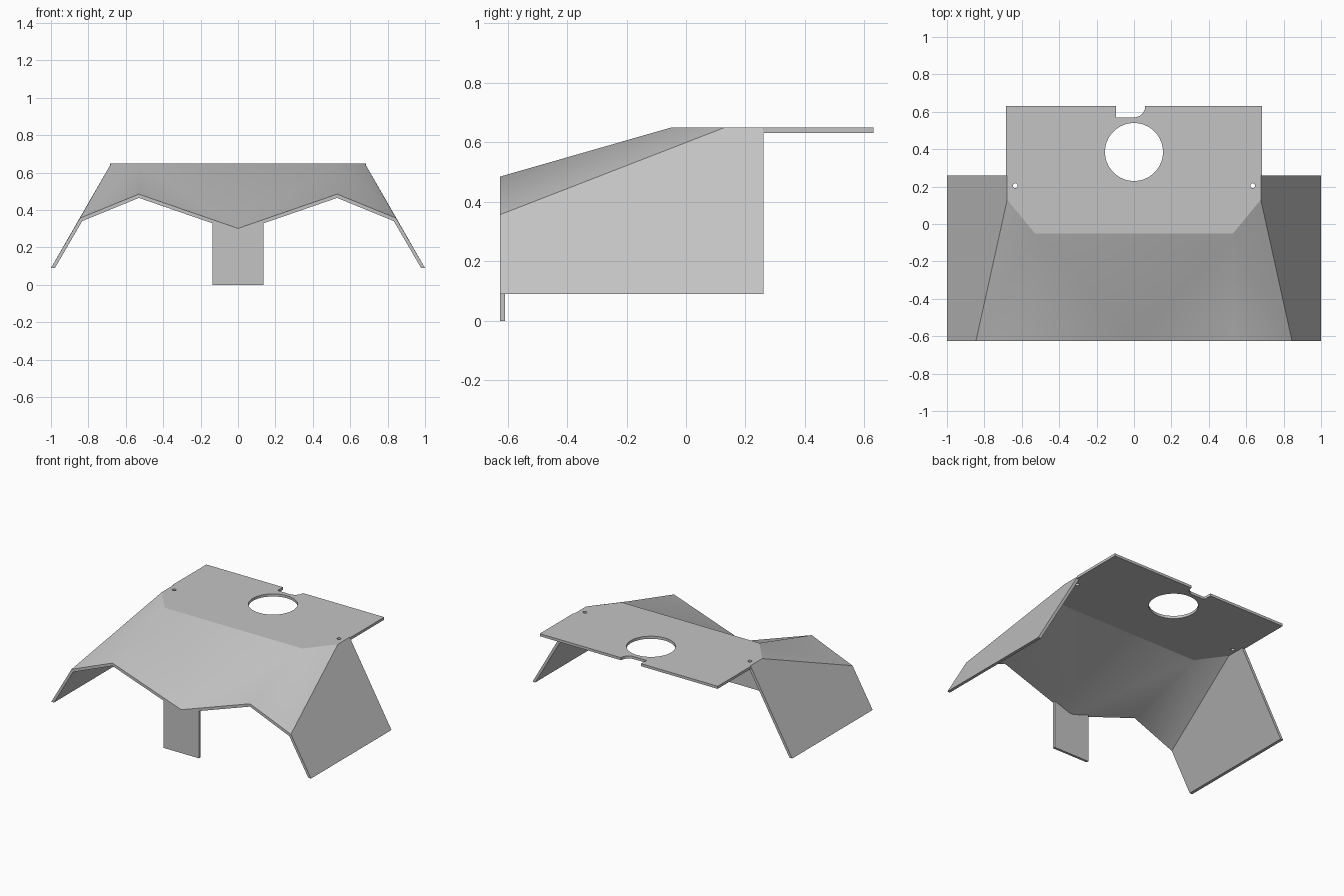
import bpy, bmesh, math

if "Cube" in bpy.data.objects:
    bpy.data.objects.remove(bpy.data.objects["Cube"])

steel = bpy.data.materials.new("light grey steel")
steel.use_nodes = True
GREY = (0.55, 0.55, 0.55, 1)
steel.diffuse_color = GREY
steel.node_tree.nodes["Principled BSDF"].inputs["Base Color"].default_value = GREY


def finish(bm, name):
    """Turn a bmesh into a linked object."""
    bmesh.ops.recalc_face_normals(bm, faces=bm.faces)
    mesh = bpy.data.meshes.new(name)
    bm.to_mesh(mesh)
    bm.free()
    mesh.materials.append(steel)
    obj = bpy.data.objects.new(name, mesh)
    bpy.context.collection.objects.link(obj)
    return obj


def prism(name, points, depth):
    """Extrude a flat outline along a vector."""
    bm = bmesh.new()
    face = bm.faces.new([bm.verts.new(p) for p in points])
    moved = bmesh.ops.extrude_face_region(bm, geom=[face])["geom"]
    verts = [g for g in moved if isinstance(g, bmesh.types.BMVert)]
    bmesh.ops.translate(bm, vec=depth, verts=verts)
    return finish(bm, name)


def circle(x, y, r, n, start=0.0, sweep=math.tau):
    return [(x + r * math.cos(start + sweep * i / n),
             y + r * math.sin(start + sweep * i / n)) for i in range(n)]


FRONT, BACK, TOP = -0.625, 0.63, 0.65

# Corner: outer position, then sideways and downward shift to the inner skin
CORNERS = {
    "peak": (0.53, -0.05, TOP, 0, 0.02),
    "ridge": (0.53, FRONT, 0.485, 0, 0.02),
    "brow": (0.845, FRONT, 0.357, 0.012, 0.016),
    "fold": (0.678, 0.13, TOP, 0.012, 0.018),
    "fold_end": (0.678, 0.26, TOP, 0.012, 0.018),
    "step": (0.685, 0.26, TOP, 0, 0.018),
    "rear": (0.685, BACK, TOP, 0, 0.018),
    "foot_front": (1.0, FRONT, 0.09, 0.021, 0),
    "foot_rear": (1.0, 0.26, 0.09, 0.021, 0),
}
SIDE_FACES = ["valley peak ridge", "peak ridge brow", "peak brow fold",
              "fold brow foot_front foot_rear fold_end"]
PLATE = ["peak", "fold", "fold_end", "step", "rear"]

# Folded sheet: outer skin, inner skin and rim
bm = bmesh.new()
skins = []
for inner in (0, 1):
    skin = {"valley": bm.verts.new((0, FRONT, 0.302 - inner * 0.02))}
    for key, (x, y, z, dx, dz) in CORNERS.items():
        for s in (-1, 1):
            skin[key, s] = bm.verts.new((s * (x - inner * dx), y, z - inner * dz))
    skins.append(skin)

partner = dict(zip(skins[0].values(), skins[1].values()))
outer = []
for s in (-1, 1):
    for names in SIDE_FACES:
        outer.append([skins[0]["valley" if n == "valley" else (n, s)]
                      for n in names.split()])
top = skins[0]
outer.append([top["valley"], top["peak", 1], top["peak", -1]])
outer.append([top[k, 1] for k in PLATE] + [top[k, -1] for k in reversed(PLATE)])
for loop in outer:
    bm.faces.new(loop)
rim = [e.verts[:] for e in bm.edges if e.is_boundary]
for loop in outer:
    bm.faces.new([partner[v] for v in loop])
for a, b in rim:
    bm.faces.new([a, b, partner[b], partner[a]])
shroud = finish(bm, "folded_shroud")

# Round opening, two screw holes and the rear notch
notch = [(-0.095, 0.7), (-0.095, 0.57)]
notch += circle(0, BACK, 0.06, 12, -math.pi / 2, math.pi / 2) + [(0.06, BACK), (0.06, 0.7)]
outlines = {
    "round_opening": circle(0, 0.385, 0.155, 64),
    "left_screw_hole": circle(0.635, 0.205, 0.013, 20),
    "right_screw_hole": circle(-0.635, 0.205, 0.013, 20),
    "rear_notch": notch,
}
bpy.context.view_layer.objects.active = shroud
for name, pts in outlines.items():
    cutter = prism(name + "_cutter", [(x, y, 0.6) for x, y in pts], (0, 0, 0.1))
    cutter.hide_render = True
    cut = shroud.modifiers.new(name, "BOOLEAN")
    cut.operation = "DIFFERENCE"
    cut.solver = "EXACT"
    cut.object = cutter
    bpy.ops.object.modifier_apply(modifier=name)
    bpy.data.objects.remove(cutter)

# Soft hood creases, crisp flat top plate
bpy.ops.object.select_all(action="DESELECT")
shroud.select_set(True)
bpy.ops.object.shade_smooth_by_angle(angle=math.radians(41))
verts = shroud.data.vertices
for edge in shroud.data.edges:
    if all(verts[i].co.z > 0.625 for i in edge.vertices):
        edge.use_edge_sharp = True

# Front mounting tab, shaped to the valley of the hood
tab = [(-0.137, 0), (0.137, 0), (0.137, 0.34), (0, 0.292), (-0.137, 0.34)]
prism("front_tab", [(x, FRONT, z) for x, z in tab], (0, 0.017, 0))
